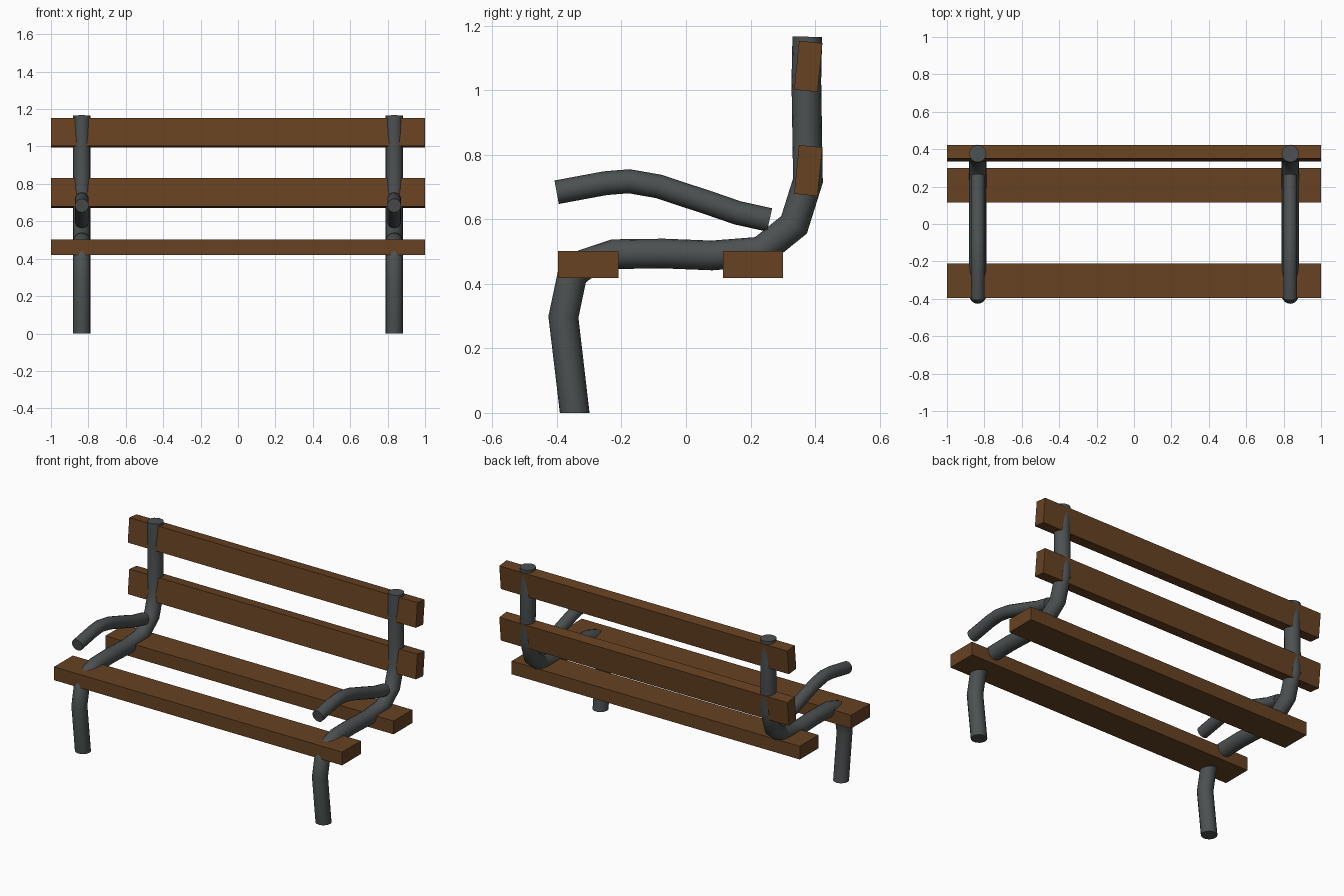
import bpy, bmesh, math
from mathutils import Vector

if "Cube" in bpy.data.objects:
    bpy.data.objects.remove(bpy.data.objects["Cube"])


def material(name, rgb):
    m = bpy.data.materials.new(name)
    m.diffuse_color = (*rgb, 1)
    m.use_nodes = True
    m.node_tree.nodes["Principled BSDF"].inputs["Base Color"].default_value = m.diffuse_color
    return m


wood = material("brown wood", (0.135, 0.054, 0.016))
iron = material("dark grey iron", (0.072, 0.081, 0.081))


def finish(bm, name, mat):
    bmesh.ops.recalc_face_normals(bm, faces=bm.faces)
    me = bpy.data.meshes.new(name)
    bm.to_mesh(me)
    bm.free()
    me.materials.append(mat)
    ob = bpy.data.objects.new(name, me)
    bpy.context.collection.objects.link(ob)
    return ob


def plank(name, y, z, depth, height, tilt=0.0):
    bm = bmesh.new()
    bmesh.ops.create_cube(bm, size=1)
    bmesh.ops.scale(bm, vec=(2, depth, height), verts=bm.verts)
    ob = finish(bm, name, wood)
    ob.location = (0, y, z)
    ob.rotation_euler.x = tilt


def tube(name, x, path, radius, sides=16):
    """Capped tube with mitred bends along a path of (y, z) points."""
    pts = [Vector(p) for p in path]
    bm = bmesh.new()
    rings = []
    for i, p in enumerate(pts):
        a = (p - pts[i - 1]).normalized() if i > 0 else None
        b = (pts[i + 1] - p).normalized() if i < len(pts) - 1 else None
        a, b = a or b, b or a
        t = (a + b).normalized()
        n = Vector((-t.y, t.x)) / t.dot(a)
        if i == 0 and p.y == 0:
            n = Vector((-1, 0))  # foot is cut flat on the ground
        ring = []
        for k in range(sides):
            w = 2 * math.pi * k / sides
            q = p + n * radius * math.cos(w)
            ring.append(bm.verts.new((x + radius * math.sin(w), q.x, q.y)))
        rings.append(ring)
    for r, s in zip(rings, rings[1:]):
        for k in range(sides):
            j = (k + 1) % sides
            bm.faces.new((r[k], r[j], s[j], s[k])).smooth = True
    bm.faces.new(rings[0])
    bm.faces.new(rings[-1])
    ob = finish(bm, name, iron)
    bpy.ops.object.select_all(action='DESELECT')
    ob.select_set(True)
    bpy.context.view_layer.objects.active = ob
    bpy.ops.object.shade_smooth_by_angle(angle=math.radians(40))


# Seat and backrest planks
plank("front_seat_plank", -0.303, 0.46, 0.186, 0.083)
plank("rear_seat_plank", 0.207, 0.46, 0.186, 0.083)
plank("lower_back_plank", 0.379, 0.751, 0.073, 0.152, -0.1)
plank("upper_back_plank", 0.379, 1.074, 0.073, 0.152, -0.1)

# Bent iron frames (leg, seat rail and back post in one) and armrests
FRAME = [(-0.345, 0), (-0.38, 0.297), (-0.352, 0.43), (-0.31, 0.463),
         (-0.222, 0.492), (-0.07, 0.494), (0.08, 0.488), (0.232, 0.50),
         (0.335, 0.583), (0.378, 0.72), (0.373, 1.03), (0.376, 1.166)]
ARM = [(-0.401, 0.684), (-0.25, 0.712), (-0.176, 0.718), (-0.085, 0.702),
       (0.07, 0.651), (0.16, 0.62), (0.259, 0.598)]
for side, x in (("left", -0.835), ("right", 0.835)):
    tube(side + "_frame", x, FRAME, 0.046)
    tube(side + "_armrest", x, ARM, 0.037)
